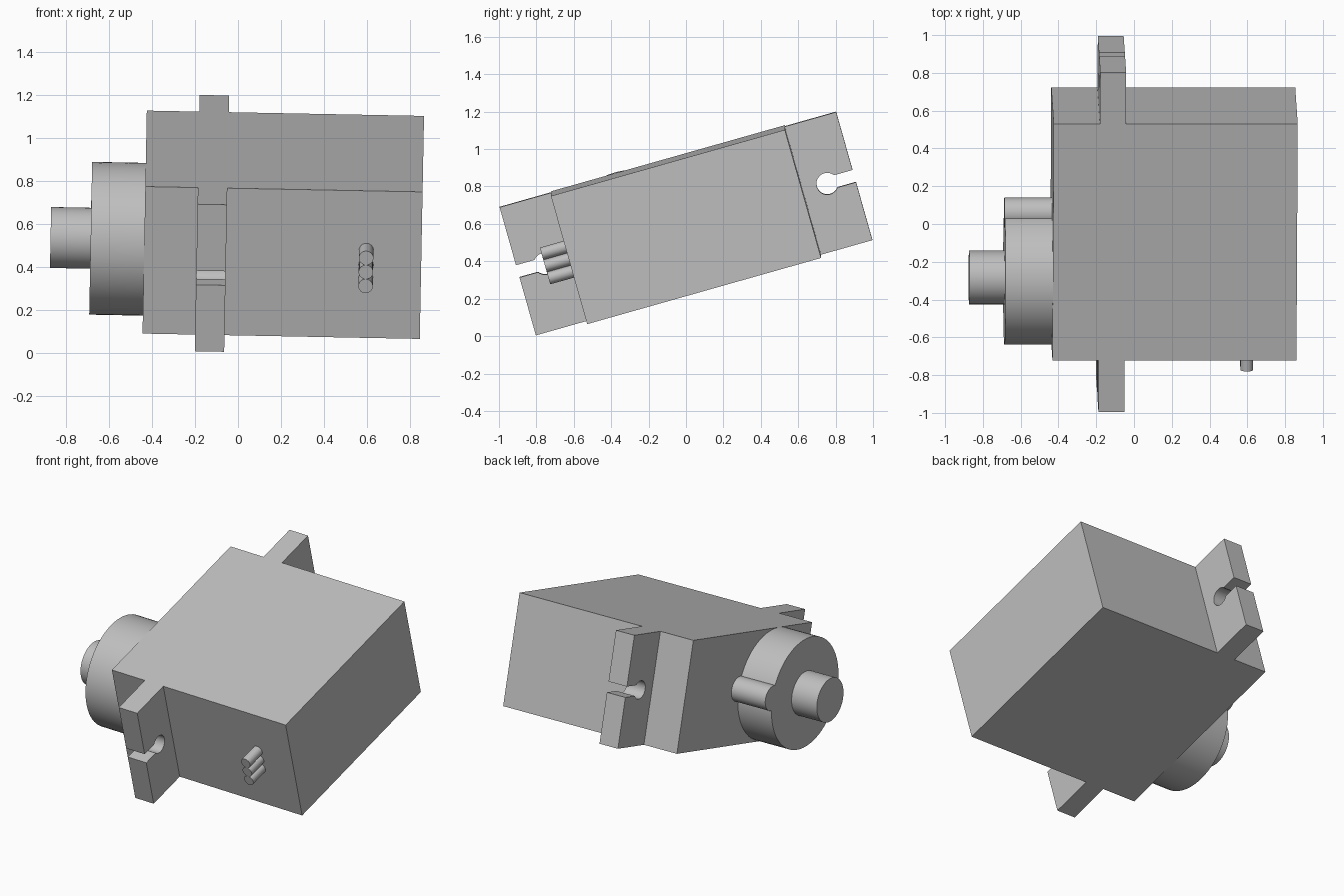
import bpy, bmesh
from math import radians, pi, sin, cos, asin
from mathutils import Matrix, Vector

cube = bpy.data.objects.get("Cube")
if cube:
    bpy.data.objects.remove(cube, do_unlink=True)

grey = bpy.data.materials.new("plain_grey")
grey.use_nodes = True
COLOUR = (0.52, 0.52, 0.52, 1)
grey.diffuse_color = COLOUR
grey.node_tree.nodes["Principled BSDF"].inputs["Base Color"].default_value = COLOUR

# The whole motor leans back along its length and rolls very slightly
TILT = (Matrix.Translation((0, 0, 0.6)) @ Matrix.Rotation(radians(1.1), 4, 'Y')
        @ Matrix.Rotation(radians(15.8), 4, 'X'))
HALF_LEN, HALF_H = 0.65, 0.356
BODY_X = (-0.435, 0.857)
TAB_X = (-0.19, -0.053)


def finish(name, bm, smooth=False):
    bmesh.ops.recalc_face_normals(bm, faces=bm.faces)
    mesh = bpy.data.meshes.new(name)
    bm.to_mesh(mesh)
    bm.free()
    mesh.materials.append(grey)
    obj = bpy.data.objects.new(name, mesh)
    bpy.context.collection.objects.link(obj)
    obj.matrix_world = TILT
    if smooth:
        bpy.ops.object.select_all(action='DESELECT')
        bpy.context.view_layer.objects.active = obj
        obj.select_set(True)
        bpy.ops.object.shade_smooth_by_angle(angle=radians(30))
    return obj


def prism(name, outline, x_range, smooth=False):
    """Extrude a (y, z) outline along x."""
    bm = bmesh.new()
    x0, x1 = x_range
    face = bm.faces.new([bm.verts.new((x0, y, z)) for y, z in outline])
    ext = bmesh.ops.extrude_face_region(bm, geom=[face])
    moved = [v for v in ext["geom"] if isinstance(v, bmesh.types.BMVert)]
    bmesh.ops.translate(bm, verts=moved, vec=(x1 - x0, 0, 0))
    return finish(name, bm, smooth)


def cylinder(name, start, end, radius, sides=64):
    start, end = Vector(start), Vector(end)
    axis = end - start
    bm = bmesh.new()
    place = (Matrix.Translation((start + end) / 2)
             @ axis.to_track_quat('Z', 'Y').to_matrix().to_4x4())
    bmesh.ops.create_cone(bm, cap_ends=True, segments=sides, radius1=radius,
                          radius2=radius, depth=axis.length, matrix=place)
    return finish(name, bm, True)


# Main case
prism("case", [(-HALF_LEN, -HALF_H), (HALF_LEN, -HALF_H),
               (HALF_LEN, HALF_H), (-HALF_LEN, HALF_H)], BODY_X)

# Mounting tabs with keyhole screw slots open to the outer edge
TAB_END, HOLE_Y, HOLE_R, SLOT = 0.935, 0.785, 0.058, 0.034
gap = asin(SLOT / HOLE_R)
steps = 28
arc = [gap + (2 * pi - 2 * gap) * i / steps for i in range(steps + 1)]
keyhole = [(HOLE_Y + HOLE_R * cos(a), HOLE_R * sin(a)) for a in arc]
tab = ([(HALF_LEN, -HALF_H), (HALF_LEN, HALF_H), (TAB_END, HALF_H), (TAB_END, SLOT)]
       + keyhole + [(TAB_END, -SLOT), (TAB_END, -HALF_H)])
for name, side in (("front_tab", -1), ("back_tab", 1)):
    prism(name, [(side * y, z) for y, z in tab], TAB_X, True)

# Gear housing, its small side boss and the output shaft
GEAR_Y = HALF_H - HALF_LEN
cylinder("gear_housing", (BODY_X[0], GEAR_Y, 0), (-0.685, GEAR_Y, 0), HALF_H)
cylinder("gear_boss", (BODY_X[0], 0.062, 0), (-0.687, 0.062, 0), 0.08, 40)
cylinder("output_shaft", (-0.685, GEAR_Y, 0), (-0.872, GEAR_Y, 0), 0.142)

# Three wire stubs stacked on the front end
WIRE_R = 0.034
for i, name in enumerate(("lower_wire", "middle_wire", "upper_wire")):
    z = (i - 1) * 2 * WIRE_R
    cylinder(name, (0.6, -HALF_LEN, z), (0.6, -0.783, z), WIRE_R, 24)
